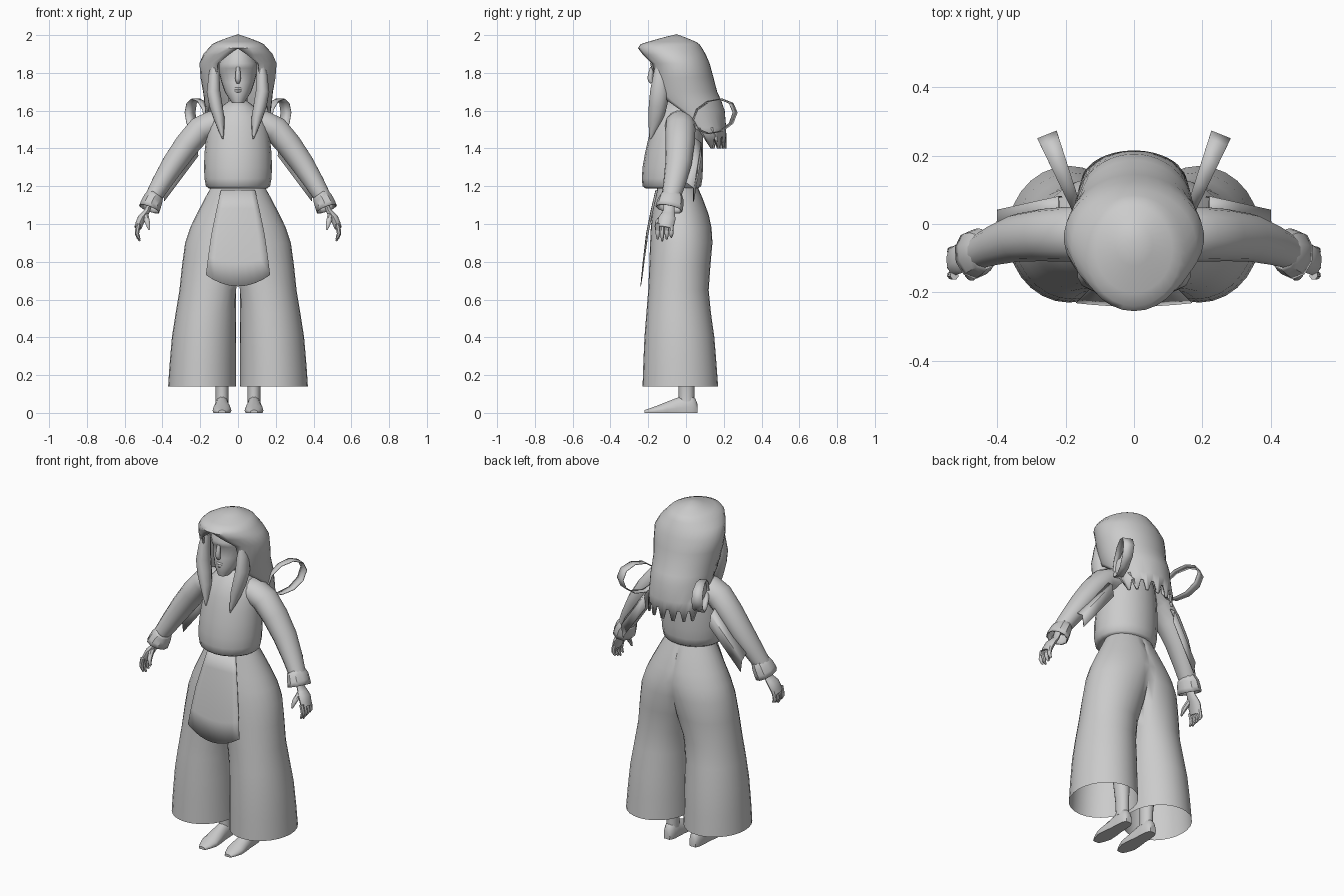
import bpy, bmesh, math
from mathutils import Vector

if "Cube" in bpy.data.objects:
    bpy.data.objects.remove(bpy.data.objects["Cube"])

SHADE = (0.6, 0.6, 0.6, 1)
grey = bpy.data.materials.new("plain_grey")
grey.use_nodes = True
grey.diffuse_color = SHADE
grey.node_tree.nodes["Principled BSDF"].inputs["Base Color"].default_value = SHADE
TINY = 0.0005


def skin(name, rows, closed=True, caps=True, mirror=False, thick=0, sharp=50, open_middle=False):
    """Skin rows of points into one smooth surface."""
    bm = bmesh.new()
    verts = [[bm.verts.new(point) for point in row] for row in rows]
    count = len(rows[0])
    for near, far in zip(verts, verts[1:]):
        for i in range(count if closed else count - 1):
            j = (i + 1) % count
            bm.faces.new((near[i], near[j], far[j], far[i]))
    if closed and caps:
        bm.faces.new(verts[0])
        bm.faces.new(verts[-1])
    if open_middle:
        inner = [face for face in bm.faces if all(v.co.x < TINY for v in face.verts)]
        bmesh.ops.delete(bm, geom=inner, context="FACES")
    bmesh.ops.remove_doubles(bm, verts=bm.verts, dist=TINY)
    bmesh.ops.recalc_face_normals(bm, faces=bm.faces)
    mesh = bpy.data.meshes.new(name)
    bm.to_mesh(mesh)
    bm.free()
    for polygon in mesh.polygons:
        polygon.use_smooth = True
    mesh.set_sharp_from_angle(angle=math.radians(sharp))
    mesh.materials.append(grey)
    part = bpy.data.objects.new(name, mesh)
    bpy.context.scene.collection.objects.link(part)
    if mirror:
        part.modifiers.new("mirror", "MIRROR").merge_threshold = TINY
    if thick:
        shell = part.modifiers.new("thickness", "SOLIDIFY")
        shell.thickness = thick
        shell.offset = 0


def spline(keys, steps=2):
    """Ease a curve through key tuples of any length."""
    padded = [keys[0], *keys, keys[-1]]
    result = []
    for quad in zip(padded, padded[1:], padded[2:], padded[3:]):
        for step in range(steps):
            t = step / steps
            result.append([b + t / 2 * (c - a + t * (2*a - 5*b + 4*c - d + t * (3*b - 3*c + d - a)))
                           for a, b, c, d in zip(*quad)])
    return result + [list(keys[-1])]


def circle(count):
    return [(math.cos(math.tau * i / count), math.sin(math.tau * i / count)) for i in range(count)]


def level_rings(keys, sides=20):
    """Level ovals from keys of (z, half width, front y, back y, centre x)."""
    return [[(middle + half * c, (front + back) / 2 + (back - front) / 2 * s, z)
             for c, s in circle(sides)]
            for z, half, front, back, middle in spline(keys)]


def tube(keys, sides=10, flat=1.0):
    """Ovals across a path of (x, y, z, radius), widest along y."""
    path = spline(keys)
    points = [Vector(key[:3]) for key in path]
    rows = []
    for i, point in enumerate(points):
        along = (points[min(i + 1, len(points) - 1)] - points[max(i - 1, 0)]).normalized()
        wide = Vector((0, 1, 0))
        wide = (wide - along * wide.dot(along)).normalized()
        thin = along.cross(wide) * flat
        rows.append([point + (wide * c + thin * s) * path[i][3] for c, s in circle(sides)])
    return rows


# Wide trousers: one leg, cut at the middle and mirrored
leg = level_rings([(1.2, .14, -.15, .06, 0), (1.05, .21, -.18, .12, .01), (.9, .2, -.19, .14, .08),
                   (.65, .16, -.2, .12, .15), (.4, .17, -.22, .15, .18),
                   (.14, .18, -.23, .17, .19)], sides=28)
leg = [[(max(x, 0 if z > .7 else .01), y, z) for x, y, z in row] for row in leg]
skin("trousers", leg, caps=False, mirror=True, open_middle=True, sharp=60)

# Apron panel, with a rounded lower edge
apron = []
for z, half, y, drop in spline([(1.18, .09, -.16, 0), (.95, .14, -.21, 0), (.73, .17, -.24, .06)]):
    across = [i / 4 - 1 for i in range(9)]
    apron.append([(half * u, y + .01 * u * u, z - drop * (1 - u * u)) for u in across])
skin("apron", apron, closed=False, thick=.003)

# Blouse with a gathered hem, and the neck
skin("blouse", level_rings([(1.19, .14, -.2, .05, 0), (1.2, .17, -.23, .08, 0), (1.3, .18, -.23, .09, 0),
                            (1.45, .17, -.2, .09, 0), (1.57, .14, -.16, .08, 0),
                            (1.65, .05, -.1, .02, 0)]))
skin("neck", level_rings([(1.6, .05, -.1, .02, 0), (1.75, .05, -.1, .02, 0)], sides=14))

# Head, nose and lips
skin("head", level_rings([(1.64, .03, -.17, -.1, 0), (1.7, .07, -.18, 0, 0), (1.8, .1, -.17, .05, 0),
                          (1.85, .1, -.19, .06, 0), (1.95, .06, -.12, .04, 0)], sides=24))
skin("nose", tube([(0, -.18, 1.83, .01), (0, -.19, 1.77, .015), (0, -.18, 1.75, .01)], sides=8))
for label, z in (("upper", 1.716), ("lower", 1.704)):
    skin(label + "_lip", tube([(-.03, -.16, z, .004), (0, -.18, z, .008), (.03, -.16, z, .004)]))

# Long hair: keys of (z, half width, front y, back y, half angle left open at the front)
hair = []
columns = 28
hair_keys = [(2, 0, -.05, -.05, 0), (1.96, .11, -.2, .05, 0), (1.93, .15, -.25, .08, 0),
             (1.85, .2, -.2, .12, 32), (1.7, .18, -.18, .16, 40), (1.6, .17, -.13, .2, 70),
             (1.43, .15, .03, .21, 90)]
for z, half, front, back, gap in spline(hair_keys):
    row = []
    for i in range(columns + 1):
        angle = math.radians(180 - max(gap, 0)) * (2 * i / columns - 1)
        # The lowest row is cut into points
        ragged = math.copysign(.03, 1.5 - i % 4) if z < 1.45 else 0
        row.append((half * math.sin(angle),
                    (front + back) / 2 + (back - front) / 2 * math.cos(angle), z + ragged))
    hair.append(row)
skin("hair", hair, closed=False, thick=.01)

# Front locks beside the face
skin("front_lock", tube([(.12, -.13, 1.85, .03), (.13, -.14, 1.7, .05), (.1, -.16, 1.56, .04),
                         (.08, -.19, 1.45, .004)], flat=.75), mirror=True)

# Sleeves and flared cuffs
skin("sleeve", tube([(.1, -.03, 1.53, .08), (.2, -.03, 1.5, .08), (.34, -.04, 1.32, .07),
                     (.45, -.08, 1.14, .05)], sides=14, flat=.9), mirror=True)
skin("cuff", tube([(.43, -.08, 1.16, .05), (.45, -.08, 1.13, .065), (.47, -.09, 1.08, .07)], flat=.8),
     caps=False, mirror=True, thick=.006, sharp=35)

# Flaps hanging behind the elbows, sloping with the arm
flap = []
for t in (0, .5, 1):
    x, y, z = .22 + .18 * t, .04 - .04 * t, 1.46 - .24 * t
    flap.append([(x, y, z), (x, y + .04, z - .03), (x - .01, y + .04, z - .1)])
skin("sleeve_flap", flap, closed=False, mirror=True, thick=.004)

# Hands: palm, fingers and thumb
skin("palm", tube([(.46, -.09, 1.13, .03), (.48, -.09, 1.07, .03), (.51, -.1, 1.03, .045),
                   (.53, -.11, .98, .04)], flat=.5), mirror=True)
for i, name in enumerate(("index", "middle", "ring", "little")):
    y = -.15 + .024 * i
    tip = .91 + .01 * abs(i - 1)
    skin(name + "_finger", tube([(.525, y, 1, .013), (.535, y, .95, .012), (.52, y, tip, .005)], sides=7),
         mirror=True)
skin("thumb", tube([(.49, -.11, 1.05, .016), (.48, -.15, 1.01, .014), (.47, -.16, .97, .005)], sides=7),
     mirror=True)

# Ribbon loops behind the shoulders, widening outward
ribbon = []
for side in (-1, 1):
    row = []
    for c, s in circle(10):
        y, z = .15 + .11 * c, 1.57 + .09 * s + .02 * c
        width = side * (.01 + .07 * y)
        row.append((.15 + .4 * y + width, y - .4 * width, z))
    ribbon.append(row)
skin("ribbon_loop", ribbon, caps=False, mirror=True, thick=.004)

# Bare shins and feet
skin("shin", level_rings([(.06, .035, -.04, .045, .085), (.15, .035, -.04, .045, .085),
                          (.45, .055, -.06, .06, .1)], sides=12), mirror=True)
foot = []
for y, half, top in spline([(.06, .02, .05), (.03, .035, .1), (-.05, .04, .08), (-.15, .05, .04),
                            (-.22, .02, .015)]):
    foot.append([(.085 + half * c, y, max(0, top * (.3 + .7 * s))) for c, s in circle(14)])
skin("foot", foot, mirror=True)
